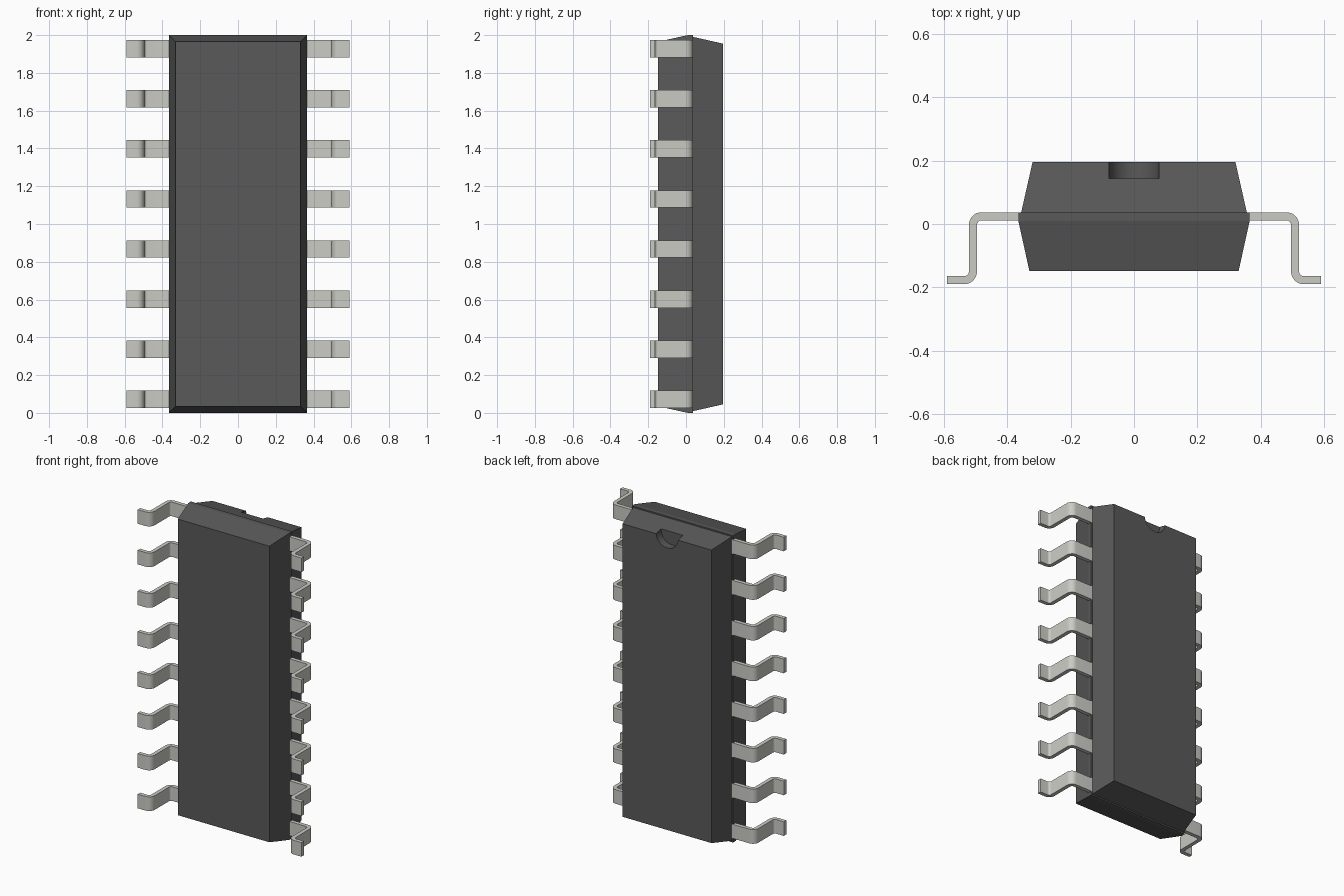
import bpy, bmesh
from math import radians, cos, sin

if "Cube" in bpy.data.objects:
    bpy.data.objects.remove(bpy.data.objects["Cube"])


def material(name, color):
    m = bpy.data.materials.new(name)
    m.diffuse_color = color
    m.use_nodes = True
    m.node_tree.nodes["Principled BSDF"].inputs["Base Color"].default_value = m.diffuse_color
    return m


def make_object(name, bm, mat):
    bmesh.ops.recalc_face_normals(bm, faces=bm.faces)
    mesh = bpy.data.meshes.new(name)
    bm.to_mesh(mesh)
    bm.free()
    ob = bpy.data.objects.new(name, mesh)
    bpy.context.collection.objects.link(ob)
    if mat:
        mesh.materials.append(mat)
    return ob


def activate(ob):
    bpy.ops.object.select_all(action='DESELECT')
    ob.select_set(True)
    bpy.context.view_layer.objects.active = ob


plastic = material("dark_plastic", (0.1, 0.1, 0.1, 1))
metal = material("pin_metal", (0.6, 0.6, 0.56, 1))

HALF_X, HALF_Z = 0.365, 1.0

# Package body: rectangular sections along y, each inset from the widest outline
sections = [(-0.148, 0.035), (0.01, 0.0), (0.036, 0.0), (0.036, 0.009), (0.195, 0.045)]
bm = bmesh.new()
rings = []
for y, inset in sections:
    hx, hz = HALF_X - inset, HALF_Z - inset
    rings.append([bm.verts.new((sx * hx, y, 1 + sz * hz))
                  for sx, sz in ((-1, -1), (1, -1), (1, 1), (-1, 1))])
for a, b in zip(rings, rings[1:]):
    for i in range(4):
        j = (i + 1) % 4
        bm.faces.new((a[i], a[j], b[j], b[i]))
bm.faces.new(rings[0])
bm.faces.new(rings[-1])
body = make_object("package_body", bm, plastic)

# Round orientation notch in the back face at the top end
bpy.ops.mesh.primitive_cylinder_add(vertices=64, radius=0.079, depth=0.2,
                                    location=(0, 0.243, 1.962),
                                    rotation=(radians(90), 0, 0))
cutter = bpy.context.object
cutter.name = "notch_cutter"
cutter.hide_render = True
cut = body.modifiers.new("notch", 'BOOLEAN')
cut.object = cutter
cut.operation = 'DIFFERENCE'
cut.solver = 'EXACT'
activate(body)
bpy.ops.object.modifier_apply(modifier=cut.name)
bpy.data.objects.remove(cutter)
bpy.ops.object.shade_smooth_by_angle(angle=radians(8))

# Gull-wing pins: strip with two rounded bends, extruded in z
THICK, WIDTH, PITCH, COUNT, STEPS = 0.0255, 0.092, 0.265, 8, 8
R_OUT = 0.04
R_IN = R_OUT - THICK
TOP, FOOT, OUTER, TIP = 0.037, -0.19, 0.521, 0.59


def arc(cx, cy, r, start, end):
    angles = [radians(start + (end - start) * i / STEPS) for i in range(STEPS + 1)]
    return [(cx + r * cos(a), cy + r * sin(a)) for a in angles]


ux, uy = OUTER - R_OUT, TOP - R_OUT
lx, ly = OUTER - THICK + R_OUT, FOOT + R_OUT
outer = [(0.34, TOP)] + arc(ux, uy, R_OUT, 90, 0) + arc(lx, ly, R_IN, 180, 270) + [(TIP, FOOT + THICK)]
inner = [(0.34, TOP - THICK)] + arc(ux, uy, R_IN, 90, 0) + arc(lx, ly, R_OUT, 180, 270) + [(TIP, FOOT)]

z0 = 1 - PITCH * (COUNT - 1) / 2 - WIDTH / 2
bm = bmesh.new()
strips = [[bm.verts.new((x, y, z)) for x, y in line]
          for line, z in ((outer, z0), (inner, z0), (inner, z0 + WIDTH), (outer, z0 + WIDTH))]
for k in range(4):
    a, b = strips[k], strips[(k + 1) % 4]
    for i in range(len(a) - 1):
        bm.faces.new((a[i], a[i + 1], b[i + 1], b[i]))
bm.faces.new([s[0] for s in strips])
bm.faces.new([s[-1] for s in strips])
pins = make_object("pins", bm, metal)
activate(pins)
bpy.ops.object.shade_smooth_by_angle(angle=radians(30))

# Repeat the pin along the side and mirror to the other side
row = pins.modifiers.new("row", 'ARRAY')
row.count = COUNT
row.use_relative_offset = False
row.use_constant_offset = True
row.constant_offset_displace = (0, 0, PITCH)
pins.modifiers.new("other_side", 'MIRROR').use_axis[0] = True
